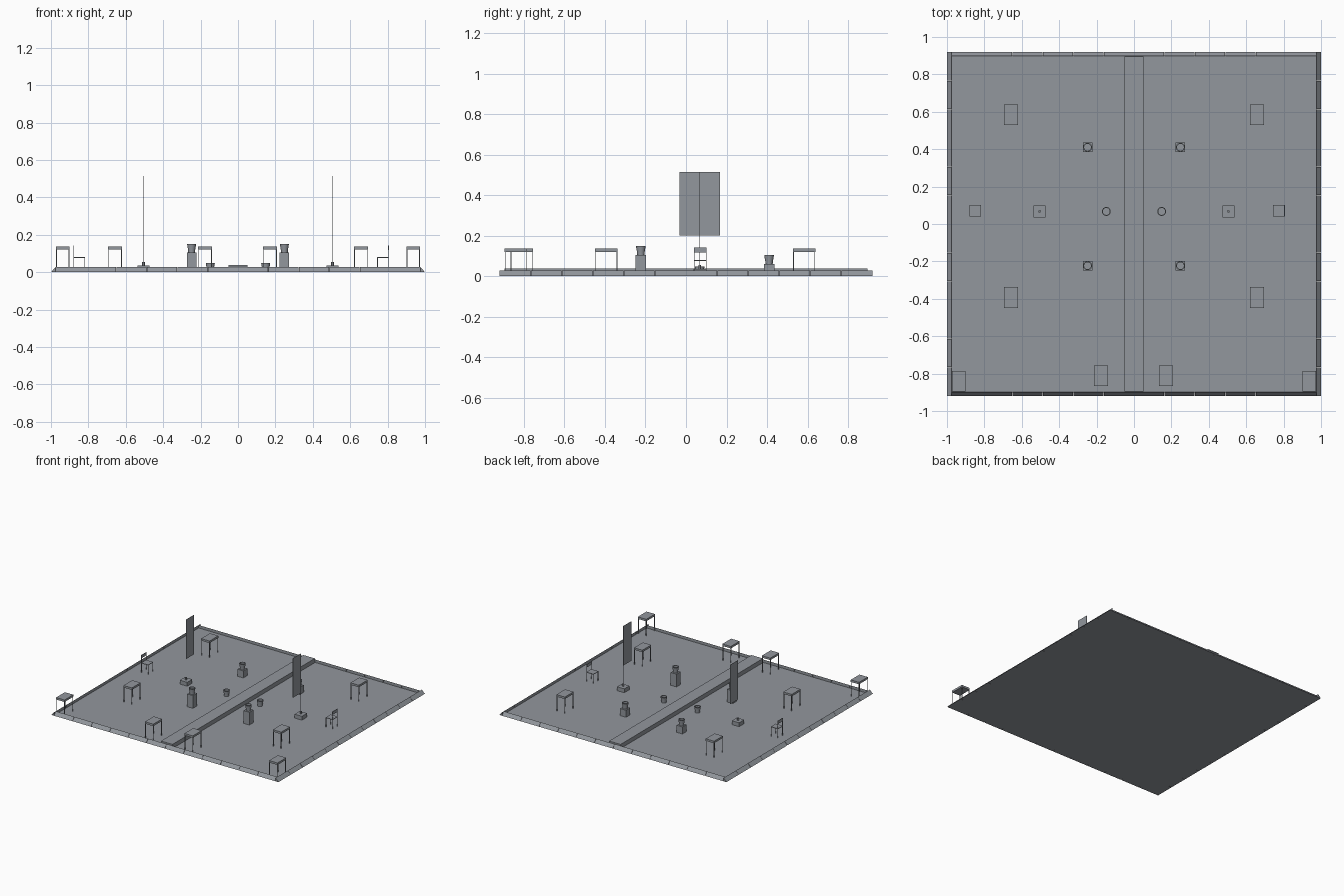
import bpy, bmesh
from math import radians, cos, sin, pi

if "Cube" in bpy.data.objects:
    bpy.data.objects.remove(bpy.data.objects["Cube"])

FLOOR = 0.004
slate = bpy.data.materials.new("slate")
slate.diffuse_color = (0.29, 0.31, 0.34, 1)
slate.use_nodes = True
slate.node_tree.nodes["Principled BSDF"].inputs["Base Color"].default_value = slate.diffuse_color


def finish(name, bm, smooth=False):
    bmesh.ops.recalc_face_normals(bm, faces=bm.faces)
    me = bpy.data.meshes.new(name)
    bm.to_mesh(me)
    bm.free()
    me.materials.append(slate)
    ob = bpy.data.objects.new(name, me)
    bpy.context.collection.objects.link(ob)
    if smooth:
        bpy.ops.object.select_all(action='DESELECT')
        ob.select_set(True)
        bpy.context.view_layer.objects.active = ob
        bpy.ops.object.shade_smooth_by_angle(angle=radians(30))
    return ob


def add_box(bm, x0, x1, y0, y1, z0, z1):
    v = [bm.verts.new((x, y, z)) for z in (z0, z1)
         for x, y in ((x0, y0), (x1, y0), (x1, y1), (x0, y1))]
    for f in ((0, 1, 2, 3), (4, 5, 6, 7), (0, 1, 5, 4), (1, 2, 6, 5), (2, 3, 7, 6), (3, 0, 4, 7)):
        bm.faces.new([v[i] for i in f])


def box(name, *dims):
    bm = bmesh.new()
    add_box(bm, *dims)
    return finish(name, bm)


def lathe(name, x, y, profile, n=24):
    """Solid of revolution from (radius, z) points, capped at both ends."""
    bm = bmesh.new()
    rings = [[bm.verts.new((x + r * cos(2 * pi * i / n), y + r * sin(2 * pi * i / n), z))
              for i in range(n)] for r, z in profile]
    for a, b in zip(rings, rings[1:]):
        for i in range(n):
            j = (i + 1) % n
            bm.faces.new((a[i], a[j], b[j], b[i]))
    bm.faces.new(rings[0])
    bm.faces.new(rings[-1])
    return finish(name, bm, True)


def rim(name, along_x, sign, half, outer, inner, height, count=12, gap=0.002):
    """Row of wedge ramps: sloped outside, upright inside."""
    bm = bmesh.new()
    step = 2 * half / count
    for k in range(count):
        a = -half + k * step + (gap / 2 if k else 0)
        b = -half + (k + 1) * step - (gap / 2 if k < count - 1 else 0)
        ends = []
        for t in (a, b):
            pts = [(outer, 0), (inner, height), (inner, 0)]
            ends.append([bm.verts.new((t, sign * d, z) if along_x else (sign * d, t, z))
                         for d, z in pts])
        bm.faces.new(ends[0])
        bm.faces.new(ends[1])
        for i in range(3):
            j = (i + 1) % 3
            bm.faces.new((ends[0][i], ends[0][j], ends[1][j], ends[1][i]))
    return finish(name, bm)


def table(x, y):
    w, d, top = 0.037, 0.055, 0.136
    box("table_top", x - w, x + w, y - d, y + d, top - 0.016, top)
    bm = bmesh.new()
    for sx in (-1, 1):
        for sy in (-1, 1):
            cx, cy = x + sx * (w - 0.003), y + sy * (d - 0.003)
            add_box(bm, cx - 0.002, cx + 0.002, cy - 0.002, cy + 0.002, FLOOR, top - 0.016)
    finish("table_legs", bm)


def chair(x, y, side):
    w, seat = 0.031, 0.08
    box("chair_seat", x - w, x + w, y - w, y + w, seat - 0.004, seat)
    bm = bmesh.new()
    for sx in (-1, 1):
        for sy in (-1, 1):
            cx, cy = x + sx * (w - 0.002), y + sy * (w - 0.002)
            top = 0.14 if sx == side else seat - 0.004
            add_box(bm, cx - 0.0015, cx + 0.0015, cy - 0.0015, cy + 0.0015, FLOOR, top)
    finish("chair_legs", bm)
    cx = x + side * (w - 0.002)
    box("chair_back", cx - 0.002, cx + 0.002, y - w, y + w, 0.118, 0.142)


def pot(x, y, z):
    lathe("pot", x, y, [(0.018, z), (0.0185, z + 0.012), (0.023, z + 0.037), (0.024, z + 0.045),
                        (0.0185, z + 0.045), (0.0185, z + 0.03)])


# floor and central strip
box("floor", -0.976, 0.976, -0.9, 0.9, 0, FLOOR)
box("centre_strip", -0.051, 0.05, -0.895, 0.895, FLOOR, 0.037)

# segmented edge ramps
for s in (-1, 1):
    rim("side_edge_ramp", False, s, 0.92, 1.0, 0.975, 0.027)
    rim("end_edge_ramp", True, s, 0.975, 0.92, 0.898, 0.027)

# tables
for s in (-1, 1):
    for tx, ty in ((0.657, 0.583), (0.657, -0.393), (0.937, -0.84)):
        table(s * tx, ty)
table(-0.176, -0.811)
table(0.172, -0.811)

# chairs with backs on the outer side
chair(-0.849, 0.07, -1)
chair(0.775, 0.07, 1)

# banners on weighted poles
for s in (-1, 1):
    x, y = s * 0.505, 0.068
    box("banner_base", x - 0.032, x + 0.032, y - 0.032, y + 0.032, FLOOR, 0.035)
    lathe("banner_socket", x, y, [(0.007, 0.035), (0.007, 0.055)], 12)
    lathe("banner_pole", x, y, [(0.0015, 0.035), (0.0015, 0.515)], 10)
    y0, y1 = sorted((y, y - s * 0.1))
    box("banner_cloth", x - 0.001, x + 0.001, y0, y1, 0.2, 0.513)

# plinths and pots
for s in (-1, 1):
    for py, h in ((0.41, 0.06), (-0.223, 0.105)):
        x = s * 0.248
        box("plinth", x - 0.026, x + 0.026, py - 0.026, py + 0.026, FLOOR, h)
        pot(x, py, h)
    pot(s * 0.148, 0.067, FLOOR)
